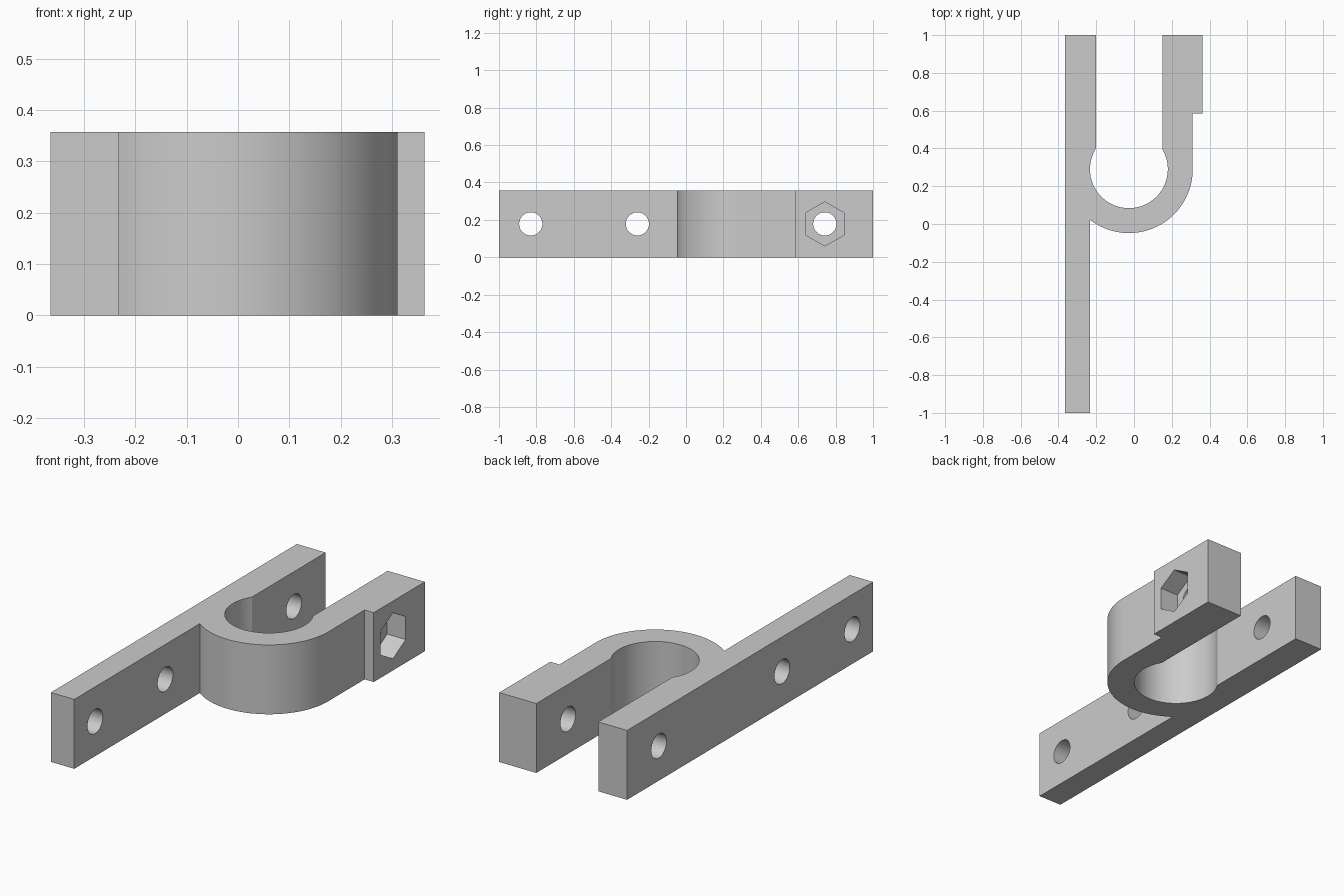
import bpy, bmesh, math
from mathutils import Matrix, Vector

cube = bpy.data.objects.get("Cube")
if cube:
    bpy.data.objects.remove(cube, do_unlink=True)

HEIGHT = 0.357
CX, CY = -0.027, 0.29            # centre of the round clamp
R_IN, R_OUT = 0.206, 0.338
BAR_L, BAR_R = -0.365, -0.232    # mounting bar
SLOT_L, SLOT_R = -0.201, 0.152   # clamp opening
PAD_X, PAD_Y = 0.363, 0.585      # thick pad around the nut
HOLE_R, HOLE_YS = 0.062, (-0.83, -0.26, 0.742)
NUT_R, NUT_DEPTH = 0.118, 0.105

grey = bpy.data.materials.new("light grey")
grey.use_nodes = True
colour = (0.6, 0.6, 0.6, 1)
grey.diffuse_color = colour
grey.node_tree.nodes["Principled BSDF"].inputs["Base Color"].default_value = colour


def arc(radius, a0, a1, steps):
    """Points on a circle about the clamp centre."""
    return [(CX + radius * math.cos(a0 + (a1 - a0) * i / steps),
             CY + radius * math.sin(a0 + (a1 - a0) * i / steps))
            for i in range(steps + 1)]


def make_object(name, bm):
    bmesh.ops.recalc_face_normals(bm, faces=bm.faces)
    mesh = bpy.data.meshes.new(name)
    bm.to_mesh(mesh)
    bm.free()
    mesh.materials.append(grey)
    obj = bpy.data.objects.new(name, mesh)
    bpy.context.collection.objects.link(obj)
    return obj


def x_prism(bm, sides, radius, x0, x1, y):
    """Prism along x with a corner pointing up."""
    turn = Matrix.Rotation(math.pi / 2, 4, 'Y') @ Matrix.Rotation(math.pi / 2, 4, 'Z')
    bmesh.ops.create_cone(
        bm, cap_ends=True, segments=sides, radius1=radius, radius2=radius,
        depth=x1 - x0,
        matrix=Matrix.Translation(((x0 + x1) / 2, y, HEIGHT / 2)) @ turn)


# Outline of the bracket, counter-clockwise from the bar's front end
out_start = -math.acos((BAR_R - CX) / R_OUT)
in_start = math.acos((SLOT_R - CX) / R_IN)
in_end = math.acos((SLOT_L - CX) / R_IN) - 2 * math.pi
outline = [(BAR_L, -1), (BAR_R, -1)]
outline += arc(R_OUT, out_start, 0, 56)
outline += [(CX + R_OUT, PAD_Y), (PAD_X, PAD_Y), (PAD_X, 1), (SLOT_R, 1)]
outline += arc(R_IN, in_start, in_end, 72)
outline += [(SLOT_L, 1), (BAR_L, 1)]

# Clamp bracket body
bm = bmesh.new()
base = bm.faces.new([bm.verts.new((x, y, 0)) for x, y in outline])
top = bmesh.ops.extrude_face_region(bm, geom=[base], use_keep_orig=True)
bmesh.ops.translate(bm, vec=Vector((0, 0, HEIGHT)),
                    verts=[g for g in top["geom"] if isinstance(g, bmesh.types.BMVert)])
bracket = make_object("clamp_bracket", bm)

# Bolt holes through bar and arm
bm = bmesh.new()
for y in HOLE_YS:
    x_prism(bm, 48, HOLE_R, -0.6, 0.6, y)
holes = make_object("bolt_hole_cutter", bm)

# Hexagonal nut pocket in the pad
bm = bmesh.new()
x_prism(bm, 6, NUT_R, PAD_X - NUT_DEPTH, 0.5, HOLE_YS[2])
pocket = make_object("nut_pocket_cutter", bm)

bpy.ops.object.select_all(action='DESELECT')
bracket.select_set(True)
bpy.context.view_layer.objects.active = bracket
for cutter in (holes, pocket):
    cutter.hide_render = True
    mod = bracket.modifiers.new(cutter.name, 'BOOLEAN')
    mod.operation = 'DIFFERENCE'
    mod.solver = 'EXACT'
    mod.object = cutter
    bpy.ops.object.modifier_apply(modifier=mod.name)
    bpy.data.objects.remove(cutter, do_unlink=True)

bpy.ops.object.shade_smooth_by_angle(angle=math.radians(25))
